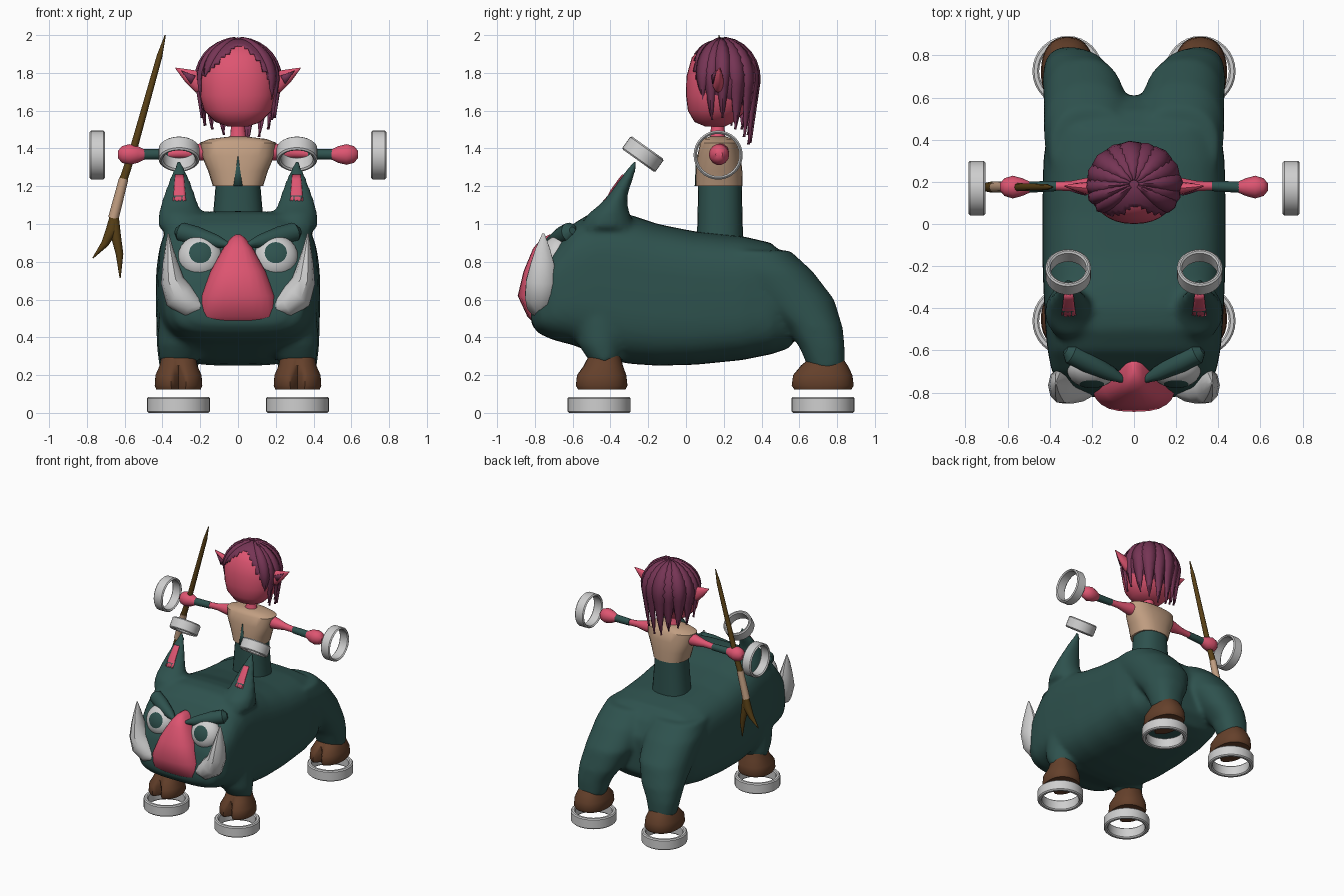
import bpy, bmesh, math
from mathutils import Vector, Matrix

if "Cube" in bpy.data.objects:
    bpy.data.objects.remove(bpy.data.objects["Cube"])

def mat(name, r, g, b):
    m = bpy.data.materials.new(name)
    m.diffuse_color = (r, g, b, 1)
    m.use_nodes = True
    m.node_tree.nodes["Principled BSDF"].inputs["Base Color"].default_value = m.diffuse_color
    return m

TEAL = mat("dark teal", 0.027, 0.083, 0.075)
PINK = mat("pink", 0.73, 0.09, 0.165)
PLUM = mat("plum hair", 0.18, 0.035, 0.09)
WHITE = mat("light grey", 0.62, 0.62, 0.62)
HOOF = mat("hoof brown", 0.13, 0.052, 0.024)
WOOD = mat("wood", 0.1, 0.052, 0.008)
TAN = mat("tan", 0.53, 0.34, 0.22)

def finish(name, bm, *mats, angle=40):
    bmesh.ops.recalc_face_normals(bm, faces=bm.faces)
    me = bpy.data.meshes.new(name)
    bm.to_mesh(me)
    bm.free()
    ob = bpy.data.objects.new(name, me)
    bpy.context.collection.objects.link(ob)
    for m in mats:
        me.materials.append(m)
    bpy.ops.object.select_all(action='DESELECT')
    ob.select_set(True)
    bpy.context.view_layer.objects.active = ob
    bpy.ops.object.shade_smooth_by_angle(angle=math.radians(angle))
    return ob

def skin(bm, rings):
    """Joins rings of points into a closed skin."""
    vs = [[bm.verts.new(p) for p in r] for r in rings]
    n = len(vs[0])
    for a, b in zip(vs, vs[1:]):
        for i in range(n):
            bm.faces.new((a[i], a[(i + 1) % n], b[(i + 1) % n], b[i]))
    bm.faces.new(vs[0][::-1])
    bm.faces.new(vs[-1])

def oval(n, e):
    for i in range(n):
        c, s = math.cos(math.tau * i / n), math.sin(math.tau * i / n)
        yield math.copysign(abs(c) ** (2 / e), c), math.copysign(abs(s) ** (2 / e), s)

def add_loft(bm, axis, rows, n=24, e=2.0, side=1):
    """Rows: position on the axis, two centre values, two radii."""
    a = 'xyz'.index(axis)
    b, c = [k for k in range(3) if k != a]
    rings = []
    for pos, c1, c2, r1, r2 in rows:
        ring = []
        for u, v in oval(n, e):
            p = [0, 0, 0]
            p[a], p[b], p[c] = pos, c1 + r1 * u, c2 + r2 * v
            p[0] *= side
            ring.append(p)
        rings.append(ring)
    skin(bm, rings)

def loft(name, axis, rows, m, **kw):
    bm = bmesh.new()
    add_loft(bm, axis, rows, **kw)
    return finish(name, bm, m)

def tube(name, rows, m, n=10, side=1):
    """Rows: x, y, z, radius in the bend plane, radius across it."""
    P = [Vector((r[0] * side, r[1], r[2])) for r in rows]
    rings = []
    for i, p in enumerate(P):
        t = (P[min(i + 1, len(P) - 1)] - P[max(i - 1, 0)]).normalized()
        u = t.cross(Vector((0, 1, 0))).normalized()
        v = u.cross(t)
        rings.append([p + u * a * rows[i][3] + v * b * rows[i][4] for a, b in oval(n, 2)])
    bm = bmesh.new()
    skin(bm, rings)
    return finish(name, bm, m)

def plate(name, pts, m, target=None):
    bm = bmesh.new()
    bm.faces.new([bm.verts.new(p) for p in pts])
    if target:
        bmesh.ops.subdivide_edges(bm, edges=bm.edges[:], cuts=4, use_grid_fill=True)
    ob = finish(name, bm, m)
    if target:
        w = ob.modifiers.new("wrap", 'SHRINKWRAP')
        w.target, w.wrap_method, w.offset = target, 'PROJECT', 0.004
        w.use_project_y = True
        w.use_positive_direction = w.use_negative_direction = True
    s = ob.modifiers.new("thick", 'SOLIDIFY')
    s.thickness, s.offset = 0.006, 0
    return ob

def band(name, loc, R, r, h, rot=(0, 0, 0)):
    """Hollow ring with chamfered edges."""
    k, H = 0.008, h / 2
    prof = [(R, -H + k), (R, H - k), (R - k, H), (r + k, H), (r, H - k),
            (r, -H + k), (r + k, -H), (R - k, -H)]
    bm = bmesh.new()
    n = 32
    vs = [[bm.verts.new((q * math.cos(math.tau * i / n), q * math.sin(math.tau * i / n), z))
           for q, z in prof] for i in range(n)]
    for i in range(n):
        for j in range(8):
            a, b = vs[i], vs[(i + 1) % n]
            bm.faces.new((a[j], b[j], b[(j + 1) % 8], a[(j + 1) % 8]))
    ob = finish(name, bm, WHITE, angle=30)
    ob.location, ob.rotation_euler = loc, rot

# Beast body: trunk, legs and ears fused into one smooth skin
bm = bmesh.new()
trunk = [(-.82, .47, .56, .24), (-.78, .42, .72, .34), (-.70, .385, .88, .39), (-.6, .36, 1.0, .41),
         (-.5, .32, 1.06, .42), (-.4, .28, 1.07, .425), (-.3, .26, 1.05, .43), (-.15, .25, 1.0, .435),
         (.05, .255, .96, .435), (.3, .28, .935, .43), (.45, .31, .90, .41), (.54, .34, .82, .36),
         (.61, .42, .7, .2)]
add_loft(bm, 'y', [(y, 0, (a + b) / 2, w, (b - a) / 2) for y, a, b, w in trunk], n=48, e=3.6)
for s in (-1, 1):
    add_loft(bm, 'z', [(.23, .315, .745, .10, .095), (.35, .305, .72, .125, .12), (.45, .275, .68, .158, .15),
                       (.6, .235, .565, .193, .22), (.75, .22, .43, .208, .24), (.86, .21, .35, .19, .2)],
             n=32, e=2.3, side=s)
    add_loft(bm, 'z', [(.27, .315, -.43, .1, .08), (.36, .3, -.45, .125, .12), (.5, .27, -.45, .15, .16)], side=s)
    add_loft(bm, 'z', [(.98, .3, -.42, .125, .14), (1.05, .305, -.41, .115, .115), (1.10, .31, -.385, .1, .075),
                       (1.16, .31, -.358, .083, .05), (1.25, .31, -.31, .05, .034), (1.34, .31, -.262, .012, .012)],
             side=s)
body = finish("beast_body", bm, TEAL)
re = body.modifiers.new("fuse", 'REMESH')
re.mode, re.voxel_size, re.use_smooth_shade = 'VOXEL', 0.018, True
sm = body.modifiers.new("soften", 'SMOOTH')
sm.factor, sm.iterations = 0.5, 8

# Snout
loft("snout", 'z', [(.49, 0, -.76, .195, .06), (.51, 0, -.755, .213, .085), (.62, 0, -.745, .198, .146),
                    (.75, 0, -.73, .148, .13), (.87, 0, -.71, .08, .1), (.925, 0, -.70, .04, .065),
                    (.945, 0, -.69, .012, .03)], PINK, e=2.7)

def hoof(name, x, y, stretch, side):
    bm = bmesh.new()
    add_loft(bm, 'z', [(.125, x, y, .118, .13 * stretch), (.145, x, y, .126, .14 * stretch),
                       (.2, x, y, .122, .134 * stretch), (.25, x, y + .012, .1, .104 * stretch),
                       (.31 if y < 0 else .28, x, y + .02, .088, .08 * stretch)], n=48, e=2.3, side=side)
    for v in bm.verts:  # toe cleft at the front
        if v.co.y < y and v.co.z < .24:
            v.co.y += .06 * math.exp(-((v.co.x - x * side) / .022) ** 2)
    finish(name, bm, HOOF)

# Paired parts
for s, tag in ((-1, "right"), (1, "left")):
    hoof("front_hoof_" + tag, .315, -.45, 1.0, s)
    hoof("rear_hoof_" + tag, .315, .72, 1.2, s)
    band("front_foot_ring_" + tag, (.315 * s, -.46, .0425), .167, .135, .085)
    band("rear_foot_ring_" + tag, (.315 * s, .725, .0425), .167, .135, .085)
    band("ear_ring_" + tag, (.312 * s, -.228, 1.37), .108, .085, .085, (-.62, 0, 0))
    band("wrist_ring_" + tag, (.745 * s, .17, 1.365), .13, .112, .08, (0, math.pi / 2, 0))
    plate("inner_ear_" + tag, [((.31 + a) * s, -.4, z) for a, z in
                               ((-.034, 1.12), (.034, 1.12), (.022, 1.26), (-.022, 1.26))], PINK, body)
    tube("tusk_" + tag, [(.2, -.77, .56, .04, .05), (.25, -.77, .57, .072, .075), (.31, -.768, .62, .085, .088),
                         (.348, -.765, .70, .062, .085), (.358, -.76, .79, .042, .065),
                         (.365, -.758, .87, .022, .04), (.37, -.755, .95, .004, .006)], WHITE, n=10, side=s)
    tube("brow_" + tag, [(.325, -.6, .965, .02, .02), (.3, -.615, .957, .052, .05), (.22, -.655, .935, .052, .05),
                         (.11, -.71, .905, .035, .035), (.05, -.74, .89, .012, .015)], TEAL, n=12, side=s)
    # Eye: sphere with its pole forward, the iris being the cap round the pole
    bm = bmesh.new()
    bmesh.ops.create_uvsphere(bm, u_segments=24, v_segments=24, radius=1)
    for f in bm.faces:
        f.material_index = int(f.calc_center_median().z > .86)
    eye = finish("eye_" + tag, bm, WHITE, TEAL)
    eye.matrix_world = (Matrix.Translation((.2 * s, -.69, .825)) @ Matrix.Rotation(1.25, 4, 'X')
                        @ Matrix.Diagonal((.118, .118, .085, 1)))
    # Rider's arm, hand and pointed ear
    loft("upper_arm_" + tag, 'x', [(.16, .18, 1.385, .05, .05), (.22, .18, 1.38, .04, .042),
                                   (.30, .18, 1.375, .024, .026), (.39, .18, 1.37, .02, .022)], PINK, n=12, side=s)
    loft("sleeve_" + tag, 'x', [(.37, .18, 1.37, .024, .026), (.5, .175, 1.368, .027, .028)], TEAL, n=12, side=s)
    loft("hand_" + tag, 'x', [(.49, .175, 1.368, .024, .024), (.53, .175, 1.368, .042, .045),
                              (.575, .175, 1.368, .054, .056), (.615, .175, 1.368, .042, .045),
                              (.635, .175, 1.368, .018, .02)], PINK, n=14, side=s)
    loft("pointed_ear_" + tag, 'x', [(.17, .17, 1.75, .03, .06), (.225, .17, 1.755, .03, .058),
                                     (.28, .175, 1.787, .018, .034), (.33, .18, 1.824, .003, .004)],
         PINK, n=12, side=s)
    plate("ear_hollow_" + tag, [(.225 * s, .137, 1.785), (.30 * s, .158, 1.812), (.25 * s, .142, 1.74)], PLUM)

# Rider's torso, neck and head
loft("waist", 'z', [(.86, 0, .18, .15, .125), (1.0, 0, .18, .136, .12), (1.21, 0, .18, .118, .115)], TEAL, e=2.4)
loft("top", 'z', [(1.2, 0, .175, .133, .125), (1.28, 0, .175, .158, .123), (1.36, 0, .175, .192, .115),
                  (1.43, 0, .175, .202, .1), (1.45, 0, .172, .15, .08), (1.462, 0, .168, .05, .045)], TAN, e=2.4)
plate("top_slit", [(-.024, .049, 1.2), (.024, .049, 1.2), (0, .057, 1.365)], TEAL)
loft("neck", 'z', [(1.43, 0, .168, .07, .055), (1.47, 0, .168, .04, .038), (1.56, 0, .168, .035, .035)], PINK, n=16)
loft("head", 'z', [(1.515, 0, .155, .05, .05), (1.54, 0, .15, .12, .105), (1.60, 0, .165, .18, .155),
                   (1.68, 0, .175, .203, .175), (1.78, 0, .18, .207, .178), (1.88, 0, .185, .175, .155),
                   (1.94, 0, .185, .115, .105), (1.96, 0, .185, .05, .05)], PINK, n=32, e=2.2)

# Hair: cap opened over the face, with pointed locks draped round it
C, RX, RY, RZ = Vector((0, .19, 1.765)), .222, .197, .215
bm = bmesh.new()
bmesh.ops.create_uvsphere(bm, u_segments=48, v_segments=32, radius=1)
for v in bm.verts:
    v.co = C + Vector((v.co.x * RX, v.co.y * RY, v.co.z * RZ))
gone = []
for f in bm.faces:
    p = f.calc_center_median()
    line = 1.95 - (.85 * -p.x if p.x < 0 else 5.5 * p.x ** 2 + .2 * p.x)
    if p.z < 1.59 or (p.y < .15 and p.z < line):
        gone.append(f)
bmesh.ops.delete(bm, geom=gone, context='FACES')
cap = finish("hair_cap", bm, PLUM)
cap.modifiers.new("thick", 'SOLIDIFY').thickness = 0.008

bm = bmesh.new()
locks = [(-1.25, 1.52, .32), (-.85, 1.5, .32), (-.45, 1.47, .3), (-.1, 1.43, .3), (.3, 1.42, .3),
         (.7, 1.46, .3), (1.1, 1.5, .32), (1.55, 1.56, .25), (-1.65, 1.56, .22), (-1.95, 1.68, .22),
         (1.9, 1.55, .24), (2.15, 1.66, .3), (-2.25, 1.78, .3)]
for k, (phi, zend, w) in enumerate(locks):
    total = .33 + C.z - zend
    rows, N = [], 12
    for i in range(N + 1):
        q = i / N
        arc = .02 + q * (total - .02)
        th, drop = min(arc / .21, math.pi / 2), max(0, arc - .33)
        width = w * min(1, 1.15 * (1 - q) ** .6) + .004
        row = []
        for j, lift in ((-1, 0), (0, .035), (1, 0)):
            g = 1.01 + lift + .008 * (k % 2) - .75 * drop
            a = phi + j * width
            row.append(bm.verts.new(C + Vector((g * RX * math.sin(th) * math.sin(a),
                                                g * RY * math.sin(th) * math.cos(a),
                                                g * RZ * math.cos(th) - drop))))
        rows.append(row)
    for a, b in zip(rows, rows[1:]):
        for j in (0, 1):
            bm.faces.new((a[j], b[j], b[j + 1], a[j + 1]))
hair = finish("hair_locks", bm, PLUM)
hair.modifiers.new("thick", 'SOLIDIFY').thickness = 0.01

# Forked staff in the right hand
tube("staff_shaft", [(-.385, .175, 2.0, .003, .003), (-.415, .175, 1.89, .015, .015), (-.555, .175, 1.39, .02, .02),
                     (-.608, .175, 1.23, .022, .022)], WOOD)
tube("staff_grip", [(-.605, .175, 1.24, .025, .025), (-.66, .175, 1.03, .028, .028)], TAN)
tube("staff_prong_outer", [(-.655, .175, 1.04, .024, .024), (-.667, .175, .97, .032, .028),
                           (-.705, .175, .895, .02, .02), (-.768, .175, .82, .003, .003)], WOOD)
tube("staff_prong_inner", [(-.656, .175, 1.03, .026, .026), (-.645, .175, .93, .026, .024),
                           (-.627, .175, .84, .02, .02), (-.624, .175, .714, .003, .003)], WOOD)
